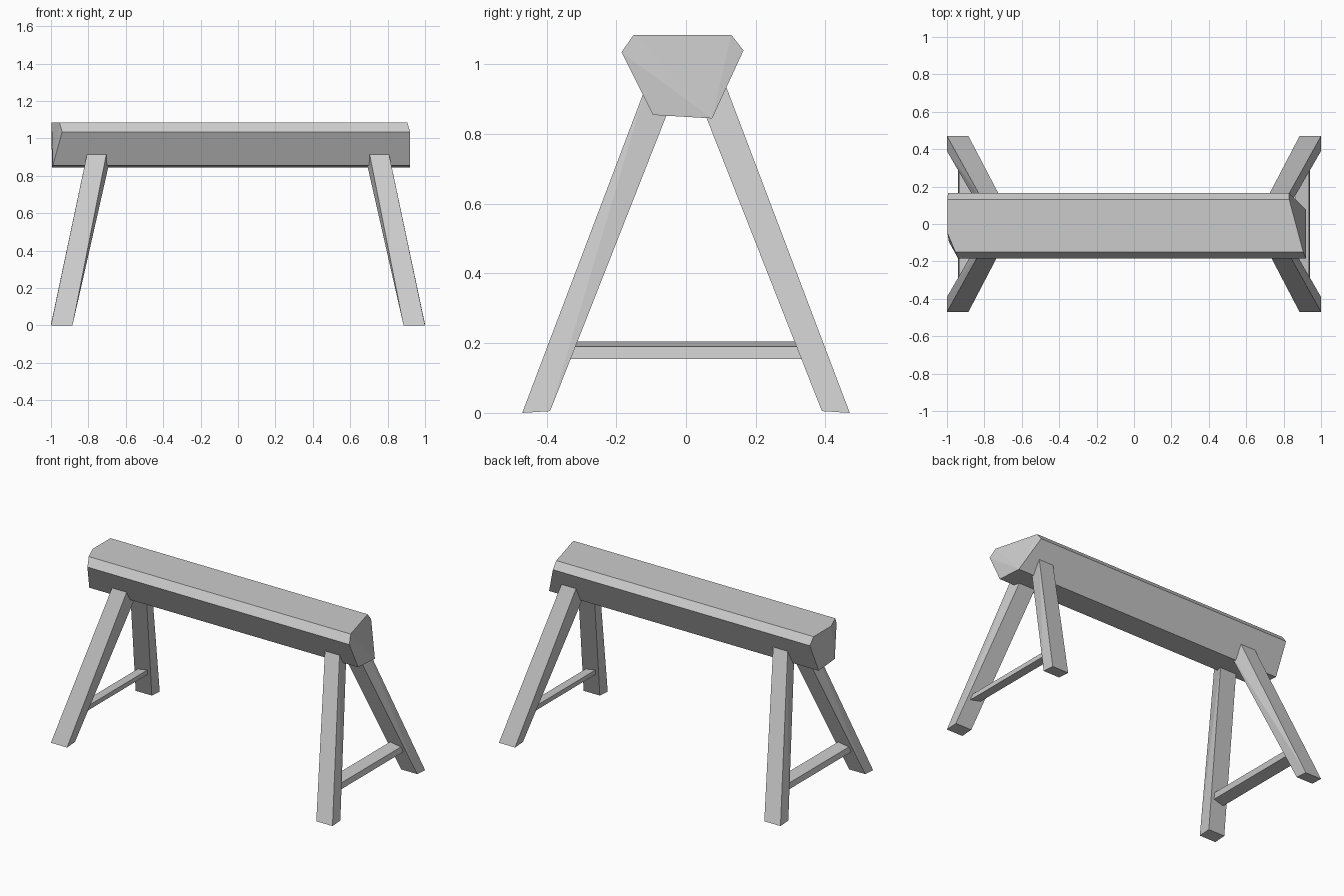
import bpy, bmesh

cube = bpy.data.objects.get("Cube")
if cube:
    bpy.data.objects.remove(cube, do_unlink=True)

grey = bpy.data.materials.new("plain_grey")
grey.use_nodes = True
colour = (0.6, 0.6, 0.6, 1)
grey.diffuse_color = colour
grey.node_tree.nodes["Principled BSDF"].inputs["Base Color"].default_value = colour


def solid(name, points):
    """Flat-faced convex timber spanning the given corners."""
    bm = bmesh.new()
    for p in points:
        bm.verts.new(p)
    bmesh.ops.convex_hull(bm, input=list(bm.verts))
    bmesh.ops.dissolve_limit(bm, angle_limit=0.02, verts=list(bm.verts), edges=list(bm.edges))
    bmesh.ops.recalc_face_normals(bm, faces=list(bm.faces))
    mesh = bpy.data.meshes.new(name)
    bm.to_mesh(mesh)
    bm.free()
    mesh.materials.append(grey)
    obj = bpy.data.objects.new(name, mesh)
    bpy.context.collection.objects.link(obj)
    return obj


# Beam: rough-hewn section (y, z) with the x of its left and right ends
section = [
    (-0.15, 1.085, 0.905, -0.955),
    (-0.05, 1.085, 0.878, -0.997),
    (0.13, 1.085, 0.83, -0.997),
    (0.165, 1.04, 0.83, -0.995),
    (0.075, 0.845, 0.92, -0.995),
    (-0.095, 0.855, 0.92, -0.99),
    (-0.185, 1.035, 0.92, -0.94),
]
solid("beam", [(x, y, z) for y, z, *ends in section for x in ends])

# Splayed legs, tapering slightly and let into the beam
foot = [(1.0, 0.47, 0), (0.885, 0.47, 0), (1.0, 0.39, 0.005), (0.885, 0.39, 0.005)]
head = [(0.80, 0.11, 0.95), (0.697, 0.11, 0.95), (0.785, 0.018, 0.95), (0.67, 0.018, 0.95)]
# Stretchers: bars tilted to follow the lean of the legs
bar = [(0.935, 0.19), (0.942, 0.155), (0.862, 0.205), (0.869, 0.17)]

for side, sx in (("left", 1), ("right", -1)):
    for end, sy in (("front", -1), ("back", 1)):
        solid(f"{end}_{side}_leg", [(sx * x, sy * y, z) for x, y, z in foot + head])
    solid(f"{side}_stretcher", [(sx * x, y, z) for x, z in bar for y in (-0.36, 0.36)])
